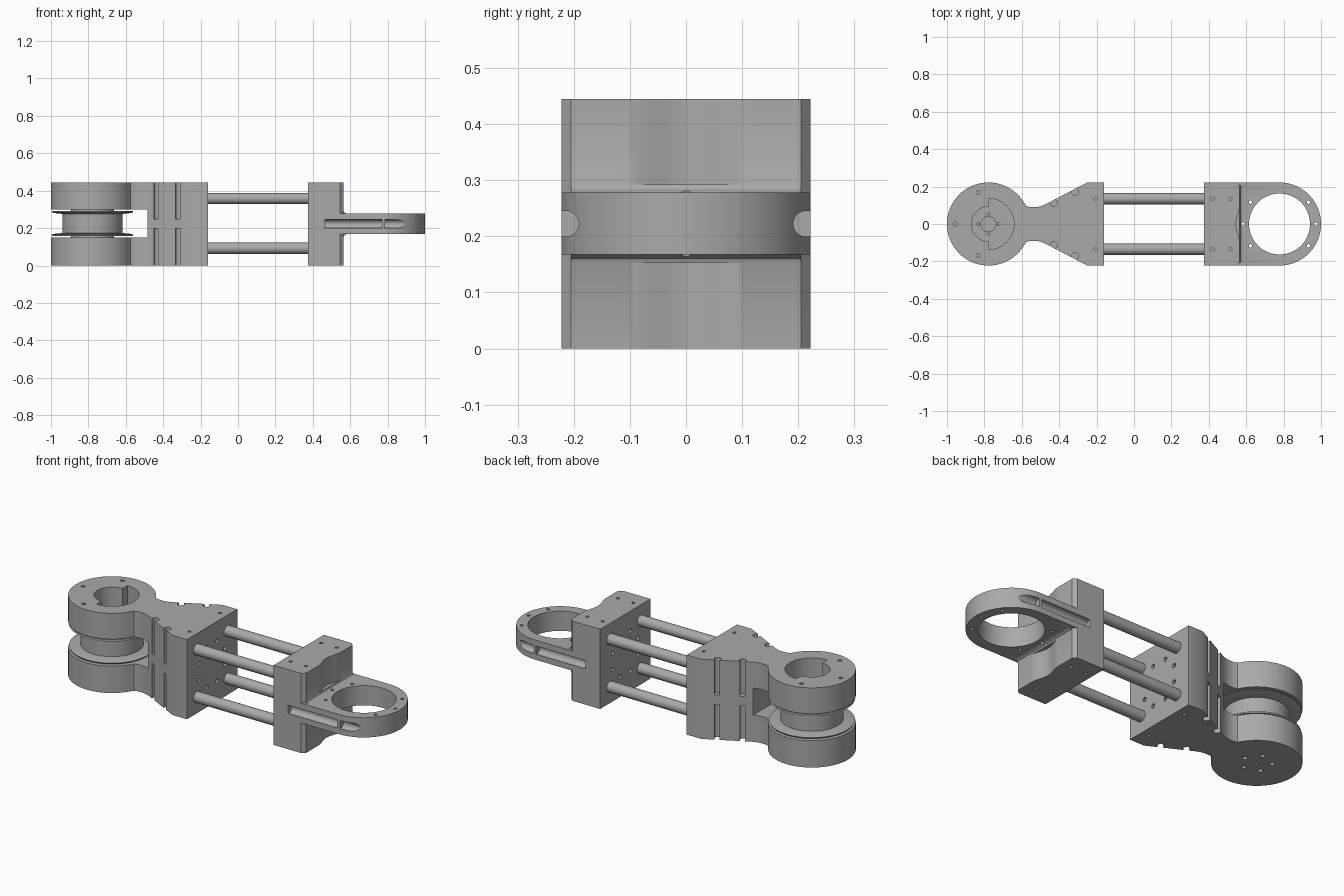
import bpy, bmesh, math
from math import cos, sin, pi, radians
from mathutils import Matrix, Vector

if "Cube" in bpy.data.objects:
    bpy.data.objects.remove(bpy.data.objects["Cube"])

metal = bpy.data.materials.new("satin grey")
metal.use_nodes = True
metal.diffuse_color = (0.4, 0.4, 0.4, 1)
metal.node_tree.nodes["Principled BSDF"].inputs["Base Color"].default_value = (0.4, 0.4, 0.4, 1)

H = 0.445          # overall height
MID = H / 2
W = 0.222          # half width and eye radius
EYE = 0.778        # distance of both pivots from the centre


def add_cyl(bm, centre, r, length, axis="Z", seg=24):
    rot = {"Z": Matrix(), "X": Matrix.Rotation(pi / 2, 4, "Y"), "Y": Matrix.Rotation(pi / 2, 4, "X")}[axis]
    bmesh.ops.create_cone(bm, cap_ends=True, segments=seg, radius1=r, radius2=r, depth=length,
                          matrix=Matrix.Translation(centre) @ rot)


def add_box(bm, lo, hi, turn=0):
    lo, hi = Vector(lo), Vector(hi)
    m = Matrix.Translation((lo + hi) / 2) @ Matrix.Rotation(turn, 4, "Z") @ Matrix.Diagonal((*(hi - lo), 1))
    bmesh.ops.create_cube(bm, size=1, matrix=m)


def add_prism(bm, outline, z0, z1):
    face = bm.faces.new([bm.verts.new((x, y, z0)) for x, y in outline])
    top = bmesh.ops.extrude_face_region(bm, geom=[face])["geom"]
    bmesh.ops.translate(bm, vec=(0, 0, z1 - z0), verts=[v for v in top if isinstance(v, bmesh.types.BMVert)])


def finish(bm, name):
    bmesh.ops.recalc_face_normals(bm, faces=bm.faces)
    me = bpy.data.meshes.new(name)
    bm.to_mesh(me)
    bm.free()
    ob = bpy.data.objects.new(name, me)
    bpy.context.collection.objects.link(ob)
    me.materials.append(metal)
    return ob


def select(ob):
    bpy.ops.object.select_all(action="DESELECT")
    ob.select_set(True)
    bpy.context.view_layer.objects.active = ob


def smooth(ob):
    select(ob)
    bpy.ops.object.shade_smooth_by_angle(angle=radians(30))


def boolean(ob, bm, op="DIFFERENCE"):
    tool = finish(bm, "cutter")
    tool.hide_render = True
    select(ob)
    mod = ob.modifiers.new("cut", "BOOLEAN")
    mod.operation, mod.object, mod.solver = op, tool, "EXACT"
    mod.use_self = True
    bpy.ops.object.modifier_apply(modifier=mod.name)
    bpy.data.objects.remove(tool)


def arc(cx, r, a0, a1, n):
    return [(cx + r * cos(radians(a0 + (a1 - a0) * i / n)), r * sin(radians(a0 + (a1 - a0) * i / n)))
            for i in range(n + 1)]


# Forked end: round eye, waist and flared body in one outline
bm = bmesh.new()
eye = arc(-EYE, W, 30, 330, 72)
flare = [(-0.16, W), (-0.25, W), (-0.47, 0.107), (-0.495, 0.096), (-0.52, 0.09), (-0.555, 0.09), (-0.575, 0.096)]
add_prism(bm, flare + eye + [(x, -y) for x, y in reversed(flare)], 0, H)
fork = finish(bm, "forked_end")

bm = bmesh.new()   # gap for the pulley
add_box(bm, (-1.2, -0.4, 0.15), (-0.485, 0.4, 0.3))
boolean(fork, bm)

bm = bmesh.new()   # stepped bore in the upper eye
add_prism(bm, arc(-EYE, 0.137, 90, -90, 24) + arc(-EYE, 0.092, 270, 90, 24), 0.2, 0.5)
boolean(fork, bm)

slope = math.atan2(0.126, 0.245)
for s in (1, -1):  # open vertical grooves on the flared sides
    for x, y in ((-0.43, 0.113), (-0.315, 0.172)):
        for z0, z1 in ((-0.05, 0.197), (0.25, 0.5)):
            bm = bmesh.new()
            add_cyl(bm, (x, s * y, (z0 + z1) / 2), 0.019, z1 - z0)
            boolean(fork, bm)
            bm = bmesh.new()
            cx, cy = x - 0.03 * sin(slope), y + 0.03 * cos(slope)
            add_box(bm, (cx - 0.013, s * cy - 0.03, z0), (cx + 0.013, s * cy + 0.03, z1), s * slope)
            boolean(fork, bm)

bm = bmesh.new()   # screw holes
for a in (180, 108, -108):
    add_cyl(bm, (-EYE + 0.178 * cos(radians(a)), 0.178 * sin(radians(a)), H), 0.011, 0.1, seg=12)
for i in range(5):
    a = radians(72 * i)
    add_cyl(bm, (-EYE + 0.075 * cos(a), 0.075 * sin(a), 0), 0.013, 0.1, seg=12)
add_cyl(bm, (-EYE, 0, 0), 0.009, 0.1, seg=12)
for y in (-0.135, 0.135):
    for z in (0, H):
        add_cyl(bm, (-0.205, y, z), 0.009, 0.08, seg=12)
boolean(fork, bm)


def bolt_circle(ob, x):
    bm = bmesh.new()
    for i in range(8):
        a = radians(22.5 + 45 * i)
        add_cyl(bm, (x, 0.12 * cos(a), MID + 0.12 * sin(a)), 0.012, 0.06, "X", 12)
    boolean(ob, bm)


bolt_circle(fork, -0.16)
smooth(fork)

# Pulley: lathed profile of radius and height with a bore
profile = [(0.04, 0.15), (0.115, 0.15), (0.115, 0.158), (0.215, 0.158), (0.218, 0.165), (0.2, 0.17), (0.16, 0.174)]
profile += [(r, 0.45 - z) for r, z in reversed(profile)]
bm = bmesh.new()
ring = [bm.verts.new((r, 0, z)) for r, z in profile]
edges = [bm.edges.new((ring[i - 1], ring[i])) for i in range(len(ring))]
bmesh.ops.spin(bm, geom=ring + edges, axis=(0, 0, 1), cent=(0, 0, 0), angle=2 * pi, steps=64)
bmesh.ops.remove_doubles(bm, verts=bm.verts, dist=1e-4)
bmesh.ops.translate(bm, vec=(-EYE, 0, 0), verts=bm.verts)
pulley = finish(bm, "pulley")
bm = bmesh.new()
for a in range(0, 360, 90):
    add_cyl(bm, (-EYE + 0.055 * cos(radians(a)), 0.055 * sin(radians(a)), 0.3), 0.008, 0.06, seg=12)
boolean(pulley, bm)
smooth(pulley)

# Four guide rods
for side, y in (("left", 0.135), ("right", -0.135)):
    for level, z in (("lower", 0.092), ("upper", 0.358)):
        bm = bmesh.new()
        add_cyl(bm, (0.107, y, z), 0.03, 0.56, "X", 32)
        smooth(finish(bm, f"{level}_rod_{side}"))

# Ring end: block with a shallow scooped face, joined to a flat eye
bm = bmesh.new()
half = [(0.375, W), (0.545, W), (0.565, 0.205), (0.565, 0.12)]
scoop = [(0.555 + 0.01 * cos(pi * (1 - abs(t) / 10)), -t * 0.01) for t in range(-10, 11)]
add_prism(bm, half + scoop + [(x, -y) for x, y in reversed(half)], 0, H)
block = finish(bm, "ring_end")

bm = bmesh.new()
add_prism(bm, [(0.45, W)] + arc(EYE, W, 90, -90, 48) + [(0.45, -W)], 0.168, 0.278)
boolean(block, bm, "UNION")

for s in (1, -1):  # fillets between block and eye
    bm = bmesh.new()
    base = MID + s * 0.053
    prof = [(0.53, base), (0.585, base), (0.578, base + s * 0.004), (0.569, base + s * 0.009),
            (0.565, base + s * 0.017), (0.53, base + s * 0.017)]
    ends = [[bm.verts.new((x, y, z)) for x, z in prof] for y in (-0.205, 0.205)]
    for e in ends:
        bm.faces.new(e)
    for i in range(len(prof)):
        bm.faces.new((ends[0][i - 1], ends[0][i], ends[1][i], ends[1][i - 1]))
    boolean(block, bm, "UNION")

bm = bmesh.new()   # eye opening
add_cyl(bm, (EYE, 0, MID), 0.163, 0.3, seg=72)
boolean(block, bm)

for s in (1, -1):  # round-bottomed side channels, split by a thin web
    for x0, x1 in ((0.465, 0.77), (0.785, 0.96)):
        bm = bmesh.new()
        add_cyl(bm, ((x0 + x1) / 2, s * 0.214, MID), 0.023, x1 - x0, "X")
        boolean(block, bm)
        bm = bmesh.new()
        add_box(bm, (x0, s * 0.239 - 0.025, MID - 0.023), (x1, s * 0.239 + 0.025, MID + 0.023))
        boolean(block, bm)

bm = bmesh.new()   # screw holes
for a in (0, 37, 143, 180, 217, 323):
    add_cyl(bm, (EYE + 0.194 * cos(radians(a)), 0.194 * sin(radians(a)), MID), 0.009, 0.2, seg=12)
for x in (0.42, 0.515):
    for y in (-0.135, 0.135):
        for z in (0, H):
            add_cyl(bm, (x, y, z), 0.009, 0.08, seg=12)
boolean(block, bm)
bolt_circle(block, 0.375)
smooth(block)
